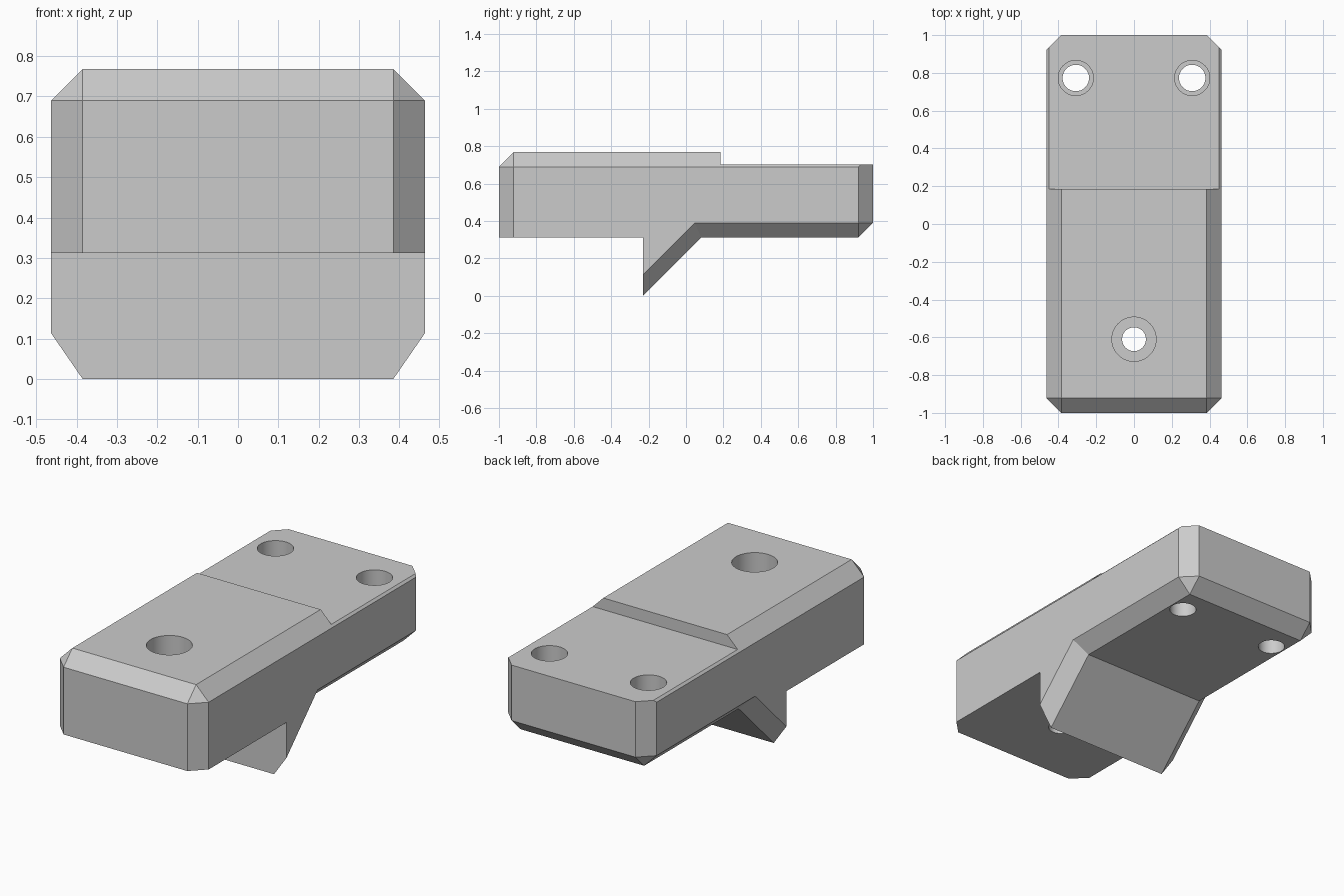
import bpy
import bmesh
import math

cube = bpy.data.objects.get("Cube")
if cube:
    bpy.data.objects.remove(cube, do_unlink=True)

# Main dimensions
HALF_W, HALF_L = 0.463, 1.0
CH = 0.078                         # chamfer size
IN_W, IN_L = HALF_W - CH, HALF_L - CH
TOP, DECK, BOTTOM = 0.768, 0.702, 0.312
TOP_EDGE, LOW_EDGE = TOP - CH, BOTTOM + CH
STEP_Y, LIP_Y = 0.185, -0.23

grey = bpy.data.materials.new("plain grey")
grey.use_nodes = True
colour = (0.6, 0.6, 0.6, 1.0)
grey.diffuse_color = colour
grey.node_tree.nodes["Principled BSDF"].inputs["Base Color"].default_value = colour


def new_object(name, bm):
    mesh = bpy.data.meshes.new(name)
    bmesh.ops.recalc_face_normals(bm, faces=bm.faces)
    bm.to_mesh(mesh)
    bm.free()
    mesh.materials.append(grey)
    obj = bpy.data.objects.new(name, mesh)
    bpy.context.collection.objects.link(obj)
    return obj


def convex_block(name, half_points):
    """Convex solid from points on the +x side, mirrored to -x."""
    bm = bmesh.new()
    for x, y, z in half_points:
        for side in (1, -1):
            bm.verts.new((side * x, y, z))
    bmesh.ops.convex_hull(bm, input=bm.verts)
    bmesh.ops.dissolve_limit(bm, angle_limit=math.radians(0.5),
                             verts=bm.verts, edges=bm.edges)
    return new_object(name, bm)


def cylinder(name, x, y, radius, z0, z1):
    bm = bmesh.new()
    bmesh.ops.create_cone(bm, cap_ends=True, segments=64, radius1=radius,
                          radius2=radius, depth=z1 - z0)
    bmesh.ops.translate(bm, verts=bm.verts, vec=(x, y, (z0 + z1) / 2))
    obj = new_object(name, bm)
    obj.hide_render = True
    return obj


def combine(target, other, operation):
    mod = target.modifiers.new("combine", "BOOLEAN")
    mod.operation, mod.solver, mod.object = operation, "EXACT", other
    bpy.context.view_layer.objects.active = target
    bpy.ops.object.modifier_apply(modifier=mod.name)
    bpy.data.objects.remove(other, do_unlink=True)


# Raised front block: chamfered top edges, flat underside
body = convex_block("clamp_body", [
    (IN_W, -HALF_L, BOTTOM), (HALF_W, -IN_L, BOTTOM), (HALF_W, LIP_Y, BOTTOM),
    (IN_W, -HALF_L, TOP_EDGE), (HALF_W, -IN_L, TOP_EDGE),
    (HALF_W, STEP_Y, TOP_EDGE), (IN_W, -IN_L, TOP), (IN_W, STEP_Y, TOP),
])

# Lower rear block: chamfered underside, thin chamfer along the top
trim = DECK - TOP_EDGE
start = LIP_Y + 0.03
rear = convex_block("rear_block", [
    (IN_W, start, BOTTOM), (IN_W, IN_L, BOTTOM),
    (HALF_W, start, LOW_EDGE), (HALF_W, IN_L, LOW_EDGE), (IN_W, HALF_L, LOW_EDGE),
    (HALF_W, start, TOP_EDGE), (HALF_W, IN_L, TOP_EDGE),
    (HALF_W - trim, start, DECK), (HALF_W - trim, IN_L + trim, DECK),
    (IN_W, HALF_L, DECK),
])

# Wedge-shaped hook underneath
hook = convex_block("hook", [
    (IN_W, LIP_Y, 0), (IN_W, LIP_Y + BOTTOM, BOTTOM),
    (HALF_W, LIP_Y, 0.113), (HALF_W, LIP_Y + LOW_EDGE - 0.113, LOW_EDGE),
    (HALF_W, LIP_Y, LOW_EDGE),
])

for part in (rear, hook):
    combine(body, part, "UNION")

# Counterbored screw holes: x, y, head radius, shaft radius, head floor
for x, y, head, shaft, floor in ((-0.308, 0.773, 0.093, 0.07, 0.5),
                                 (0.308, 0.773, 0.093, 0.07, 0.5),
                                 (0, -0.61, 0.117, 0.063, 0.53)):
    combine(body, cylinder("head_cutter", x, y, head, floor, 1), "DIFFERENCE")
    combine(body, cylinder("shaft_cutter", x, y, shaft, 0, 1), "DIFFERENCE")

# Smooth bores, crisp chamfers
bpy.ops.object.select_all(action="DESELECT")
body.select_set(True)
bpy.context.view_layer.objects.active = body
bpy.ops.object.shade_smooth_by_angle(angle=math.radians(20))
